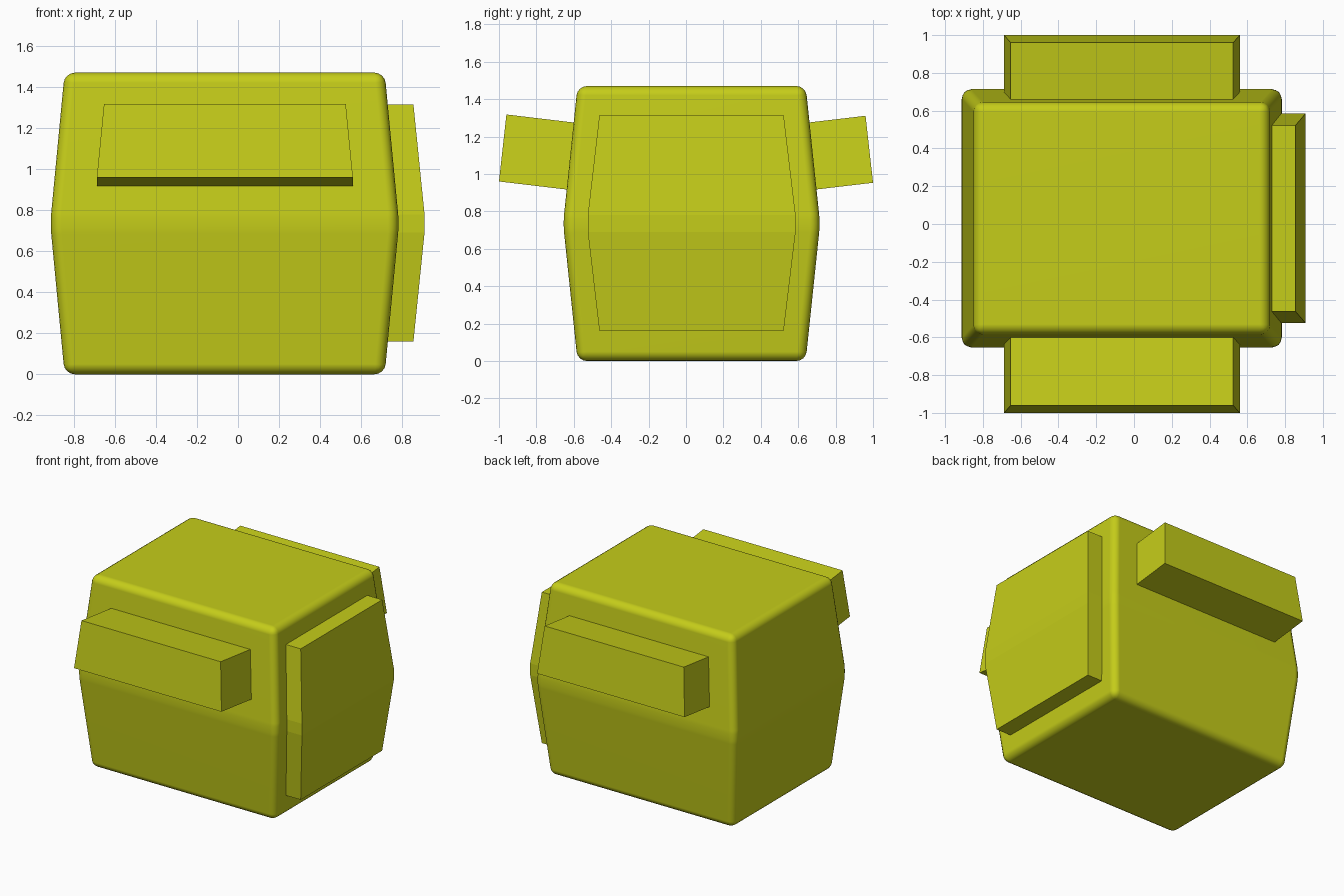
import bpy, bmesh, math
from mathutils import Vector

if "Cube" in bpy.data.objects:
    bpy.data.objects.remove(bpy.data.objects["Cube"])

mat = bpy.data.materials.new("yellow_green")
mat.diffuse_color = (0.56, 0.61, 0.01, 1)
mat.use_nodes = True
mat.node_tree.nodes["Principled BSDF"].inputs["Base Color"].default_value = mat.diffuse_color

CX, CY = -0.065, 0.03  # body centre


def finish(bm, name):
    bmesh.ops.recalc_face_normals(bm, faces=bm.faces)
    me = bpy.data.meshes.new(name)
    bm.to_mesh(me)
    bm.free()
    ob = bpy.data.objects.new(name, me)
    bpy.context.collection.objects.link(ob)
    me.materials.append(mat)
    return ob


def loft(rings):
    """Skin a list of equal-length point rings and cap both ends."""
    bm = bmesh.new()
    vs = [[bm.verts.new(p) for p in ring] for ring in rings]
    n = len(rings[0])
    for a, b in zip(vs, vs[1:]):
        for i in range(n):
            j = (i + 1) % n
            bm.faces.new((a[i], a[j], b[j], b[i]))
    bm.faces.new(vs[0])
    bm.faces.new(vs[-1])
    return bm


def rect(hx, hy, z):
    return [(CX + sx * hx, CY + sy * hy, z)
            for sx, sy in ((-1, -1), (1, -1), (1, 1), (-1, 1))]


# Main body: box bulging at mid height, all edges rounded
bm = loft([rect(0.78, 0.61, 0), rect(0.85, 0.687, 0.735), rect(0.78, 0.61, 1.47)])
bmesh.ops.bevel(bm, geom=bm.edges[:], offset=0.05, offset_type='OFFSET',
                segments=4, profile=0.5, affect='EDGES', clamp_overlap=True)
body = finish(bm, "body")
bpy.context.view_layer.objects.active = body
body.select_set(True)
bpy.ops.object.shade_smooth_by_angle(angle=math.radians(35))
wn = body.modifiers.new("weighted_normals", 'WEIGHTED_NORMAL')
wn.keep_sharp = True

# Front and back blocks: tapered panels pushed out square to the upper slope
for name, s, y_low, y_high, push in (
        ("front_block", -1, 0.64, 0.60, (0.36, 0.043)),
        ("back_block", 1, 0.695, 0.655, (0.305, 0.036))):
    base = [Vector((-0.688, s * y_low, 0.917)), Vector((0.56, s * y_low, 0.917)),
            Vector((0.525, s * y_high, 1.275)), Vector((-0.653, s * y_high, 1.275))]
    out = Vector((0, s * push[0], push[1]))
    back = [p - out * 0.1 for p in base]
    finish(loft([back, [p + out for p in base]]), name)

# Right side panel: six-sided outline following the bulge
sections = [(0.16, 0.855, -0.463, 0.522), (0.69, 0.909, -0.525, 0.586),
            (0.78, 0.909, -0.525, 0.586), (1.315, 0.855, -0.463, 0.522)]
rings = [[(x - 0.15, y0, z), (x, y0, z), (x, y1, z), (x - 0.15, y1, z)]
         for z, x, y0, y1 in sections]
finish(loft(rings), "side_panel")
